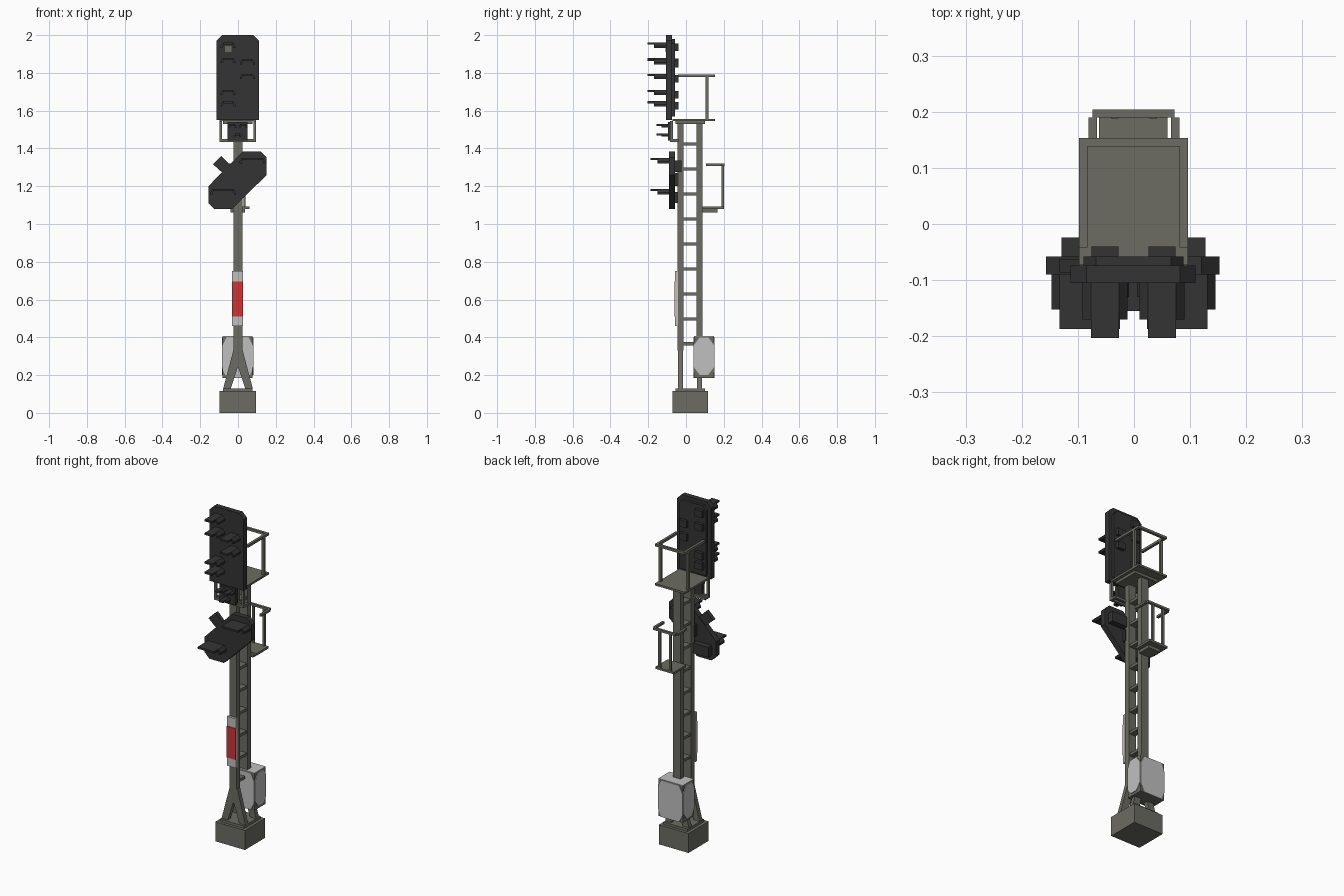
import bpy, bmesh, math

if "Cube" in bpy.data.objects:
    bpy.data.objects.remove(bpy.data.objects["Cube"])


def material(name, rgb):
    m = bpy.data.materials.new(name)
    m.diffuse_color = (*rgb, 1)
    m.use_nodes = True
    m.node_tree.nodes["Principled BSDF"].inputs["Base Color"].default_value = m.diffuse_color
    return m


STEEL = material("grey_steel", (0.15, 0.15, 0.125))
BLACK = material("black_paint", (0.034, 0.034, 0.034))
WHITE = material("pale_grey", (0.52, 0.53, 0.52))
RED = material("red_paint", (0.62, 0.035, 0.035))


class Part:
    """Collects boxes and prisms into one named object."""

    def __init__(self, name, mat):
        self.name, self.mat, self.bm = name, mat, bmesh.new()

    def box(self, x0, x1, y0, y1, z0, z1):
        return self.prism([(x0, z0), (x1, z0), (x1, z1), (x0, z1)], y0, y1)

    def prism(self, pts, a, b, axis="y"):
        """Extrude an outline: (x, z) along y, or (y, z) along x."""
        put = (lambda p, t: (p[0], t, p[1])) if axis == "y" else (lambda p, t: (t, p[0], p[1]))
        lo = [self.bm.verts.new(put(p, a)) for p in pts]
        hi = [self.bm.verts.new(put(p, b)) for p in pts]
        self.bm.faces.new(lo)
        self.bm.faces.new(hi[::-1])
        n = len(pts)
        for i in range(n):
            j = (i + 1) % n
            self.bm.faces.new((lo[j], lo[i], hi[i], hi[j]))
        return self

    def done(self):
        bmesh.ops.recalc_face_normals(self.bm, faces=self.bm.faces)
        me = bpy.data.meshes.new(self.name)
        self.bm.to_mesh(me)
        self.bm.free()
        me.materials.append(self.mat)
        ob = bpy.data.objects.new(self.name, me)
        bpy.context.collection.objects.link(ob)
        return ob


def hood(part, x, z, top, wide, drop, y_wall, y_tip, y_flap):
    """Lamp hood: a long flat visor with two shorter sloping cheeks."""
    t = 0.011
    part.box(x - top, x + top, y_tip, y_wall, z - t, z)
    for s in (-1, 1):
        part.prism([(x + s * top, z), (x + s * wide, z - drop * 0.6), (x + s * wide, z - drop),
                    (x + s * (wide - t), z - drop), (x + s * (wide - t), z - drop * 0.7),
                    (x + s * (top - 0.004), z - t)], y_flap, y_wall)


def chamfered(a0, a1, z0, z1, ca, cz):
    return [(a0 + ca, z0), (a1 - ca, z0), (a1, z0 + cz), (a1, z1 - cz),
            (a1 - ca, z1), (a0 + ca, z1), (a0, z1 - cz), (a0, z0 + cz)]


# Foundation and foot plate
Part("foundation", STEEL).box(-0.098, 0.096, -0.072, 0.117, 0, 0.115).done()
Part("foot_plate", STEEL).box(-0.08, 0.078, -0.055, 0.1, 0.115, 0.13).done()

# Two masts, each standing on a splayed foot
masts = Part("masts", STEEL)
feet = Part("splayed_feet", STEEL)
for y in (-0.029, 0.071):
    masts.box(-0.025, 0.023, y - 0.016, y + 0.016, 0.33, 1.535)
    for s in (-1, 1):
        feet.prism([(0, 0.34), (s * 0.025, 0.33), (s * 0.078, 0.13), (s * 0.038, 0.13), (0, 0.245)],
                   y - 0.013, y + 0.013)
masts.done()
feet.done()

# Ladder rungs between the masts
rungs = Part("rungs", STEEL)
for i in range(9):
    z = 0.366 + i * 0.1322
    rungs.box(-0.02, 0.018, -0.014, 0.056, z - 0.008, z + 0.008)
rungs.done()

# Equipment cabinet with pale panels
Part("cabinet", STEEL).box(-0.082, 0.078, 0.043, 0.147, 0.185, 0.402).done()
panels = Part("cabinet_panels", WHITE)
for y in (0.039, 0.147):
    panels.prism(chamfered(-0.082, 0.078, 0.185, 0.402, 0.022, 0.045), y, y + 0.004)
for x in (-0.086, 0.078):
    panels.prism(chamfered(0.043, 0.147, 0.2, 0.4, 0.03, 0.04), x, x + 0.004, "x")
panels.box(-0.082, 0.078, 0.043, 0.147, 0.402, 0.406)
panels.done()

# Mast sign: pale board with red middle
Part("mast_sign", WHITE).box(-0.032, 0.027, -0.058, -0.043, 0.46, 0.752).done()
Part("mast_sign_red", RED).box(-0.032, 0.027, -0.061, -0.058, 0.51, 0.695).done()

# Top platform and its U-shaped railing
deck = Part("top_platform", STEEL)
deck.box(-0.098, 0.096, -0.072, 0.153, 1.545, 1.557)
deck.box(-0.08, 0.078, -0.055, 0.1, 1.53, 1.545)
deck.done()
rail = Part("top_railing", STEEL)
for x in (-0.098, 0.081):
    rail.box(x, x + 0.015, -0.042, 0.153, 1.777, 1.791)
    rail.box(x, x + 0.015, 0.104, 0.119, 1.557, 1.777)
rail.box(-0.083, 0.081, 0.138, 0.153, 1.777, 1.791)
rail.done()

# Lower step and its railing
step = Part("lower_step", STEEL)
step.box(-0.062, 0.06, 0.087, 0.2, 1.079, 1.092)
step.box(-0.04, 0.038, 0.087, 0.166, 1.062, 1.079)
step.done()
rail = Part("lower_railing", STEEL)
for s in (-1, 1):
    a, b = sorted((s * 0.066, s * 0.081))
    rail.box(a, b, 0.105, 0.19, 1.308, 1.321)
    a, b = sorted((s * 0.028, s * 0.041))
    rail.box(a, b, 0.188, 0.201, 1.092, 1.308)
rail.box(-0.074, 0.072, 0.19, 0.204, 1.308, 1.321)
rail.done()

# Main signal head: chamfered board with a smaller backing
head = Part("main_head", BLACK)
head.prism([(-0.113, 1.55), (0.11, 1.55), (0.11, 1.972), (0.082, 2.0), (-0.085, 2.0), (-0.113, 1.972)],
           -0.105, -0.074)
head.prism([(-0.09, 1.57), (0.088, 1.57), (0.088, 1.955), (0.066, 1.98), (-0.068, 1.98), (-0.09, 1.955)],
           -0.074, -0.058)
head.done()

# Lamp hoods at the front and lamp housings at the back
hoods = Part("main_hoods", BLACK)
cases = Part("main_lamp_housings", BLACK)
for x, z in [(-0.052, 1.96), (-0.052, 1.88), (0.05, 1.873), (0.05, 1.795), (-0.052, 1.71), (-0.052, 1.65)]:
    hood(hoods, x, z, 0.025, 0.04, 0.028, -0.104, -0.203, -0.17)
    cases.box(x - 0.024, x + 0.024, -0.06, -0.04, z - 0.045, z - 0.005)
hoods.done()
cases.done()
Part("clear_lens", STEEL).box(-0.069, -0.035, -0.108, -0.105, 1.91, 1.942).done()

# Small signal hanging in a frame below the top platform
frame = Part("small_signal_frame", STEEL)
for x in (-0.098, 0.083):
    frame.box(x, x + 0.013, -0.085, -0.07, 1.435, 1.545)
    frame.box(x, x + 0.013, -0.07, -0.04, 1.435, 1.449)
frame.box(-0.085, 0.083, -0.085, -0.07, 1.435, 1.449)
frame.box(-0.085, 0.083, -0.055, -0.04, 1.435, 1.449)
frame.done()
small = Part("small_signal", BLACK)
small.box(-0.055, 0.05, -0.095, -0.07, 1.443, 1.54)
for x, z in [(-0.03, 1.53), (0.026, 1.53), (-0.002, 1.48)]:
    hood(small, x, z, 0.013, 0.021, 0.018, -0.094, -0.155, -0.13)
small.done()

# Lower diagonal signal head with a side arm
low = Part("diagonal_head", BLACK)
low.prism([(0.025, 1.385), (0.12, 1.385), (0.152, 1.353), (0.152, 1.26), (-0.03, 1.08),
           (-0.125, 1.08), (-0.157, 1.112), (-0.157, 1.2)], -0.09, -0.058)
low.prism([(-0.133, 1.317), (-0.088, 1.36), (-0.05, 1.322), (-0.02, 1.29), (-0.05, 1.25),
           (-0.08, 1.272), (-0.092, 1.28)], -0.086, -0.062)
low.done()
hoods = Part("diagonal_hoods", BLACK)
cases = Part("diagonal_housings", BLACK)
for x, z in [(0.077, 1.35), (-0.079, 1.185)]:
    hood(hoods, x, z, 0.054, 0.068, 0.03, -0.089, -0.187, -0.152)
    cases.box(x - 0.05, x + 0.05, -0.06, -0.024, z - 0.075, z - 0.015)
hoods.done()
cases.done()
Part("diagonal_bracket", BLACK).box(-0.03, 0.028, -0.06, -0.04, 1.2, 1.27).done()
